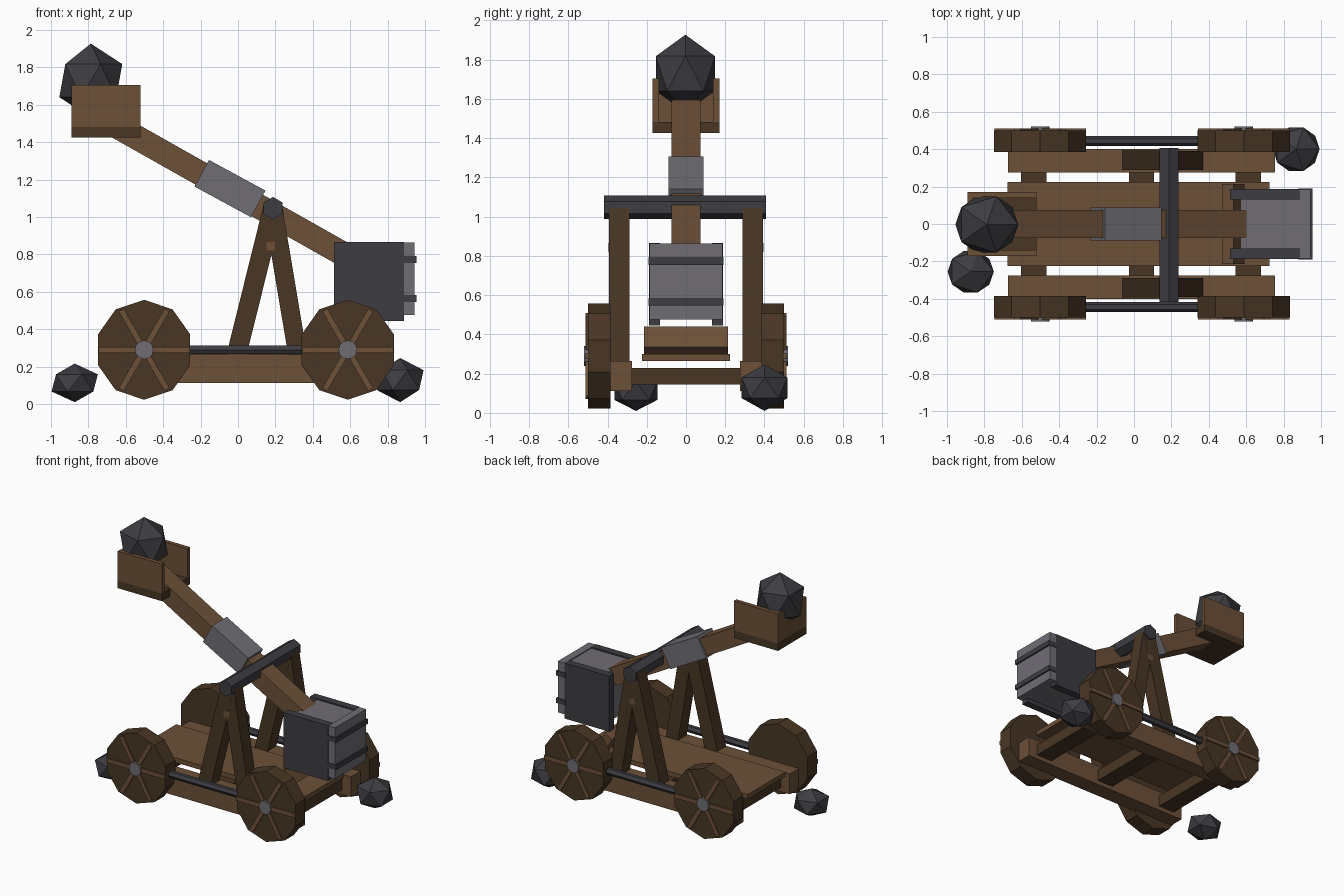
import bpy
from math import atan2, hypot, radians, sin, cos, pi

cube = bpy.data.objects.get("Cube")
if cube:
    bpy.data.objects.remove(cube, do_unlink=True)


def material(name, rgb):
    m = bpy.data.materials.new(name)
    m.use_nodes = True
    m.diffuse_color = (*rgb, 1)
    bsdf = next(n for n in m.node_tree.nodes if n.type == 'BSDF_PRINCIPLED')
    bsdf.inputs["Base Color"].default_value = (*rgb, 1)
    bsdf.inputs["Roughness"].default_value = 0.9
    return m


WOOD = material("wood", (0.15, 0.079, 0.039))
DARK_WOOD = material("dark wood", (0.066, 0.037, 0.018))
IRON = material("dark iron", (0.046, 0.046, 0.055))
STEEL = material("grey steel", (0.16, 0.155, 0.175))


def finish(name, mat):
    ob = bpy.context.object
    ob.name = ob.data.name = name
    ob.data.materials.append(mat)
    return ob


def box(name, mat, x, y, z, tilt=0):
    """Box from (low, high) ranges, tilted about the y axis through its centre."""
    mid = [(a + b) / 2 for a, b in (x, y, z)]
    bpy.ops.mesh.primitive_cube_add(size=1, location=mid, rotation=(0, tilt, 0))
    ob = finish(name, mat)
    ob.scale = [b - a for a, b in (x, y, z)]
    return ob


def beam(name, mat, start, end, y, width, depth):
    """Square beam between two (x, z) points."""
    dx, dz = end[0] - start[0], end[1] - start[1]
    half = hypot(dx, dz) / 2
    cx, cz = (start[0] + end[0]) / 2, (start[1] + end[1]) / 2
    return box(name, mat, (cx - half, cx + half), (y - depth / 2, y + depth / 2),
               (cz - width / 2, cz + width / 2), -atan2(dz, dx))


def cylinder(name, mat, sides, radius, length, location, rotation):
    bpy.ops.mesh.primitive_cylinder_add(vertices=sides, radius=radius, depth=length,
                                        location=location, rotation=rotation)
    return finish(name, mat)


def rock(name, location, scale):
    bpy.ops.mesh.primitive_ico_sphere_add(subdivisions=1, radius=1, location=location)
    finish(name, IRON).scale = scale


def span(side, a, b):
    return tuple(sorted((side * a, side * b)))


# Chassis
box("deck", WOOD, (-0.675, 0.725), (-0.225, 0.225), (0.265, 0.30))
for i, x in enumerate((-0.535, 0.04, 0.61)):
    box(f"cross_beam_{i}", DARK_WOOD, (x - 0.068, x + 0.068), (-0.28, 0.28), (0.145, 0.23))
box("rest_block", WOOD, (0.495, 0.565), (-0.215, 0.215), (0.31, 0.43), radians(-29))

for side, label in ((-1, "right"), (1, "left")):
    box(f"side_rail_{label}", WOOD, (-0.675, 0.755), span(side, 0.275, 0.40), (0.112, 0.265))
    cylinder(f"tie_rod_{label}", IRON, 6, 0.027, 1.0, (0.042, side * 0.443, 0.29), (0, pi / 2, 0))

    # Wheels with spokes and hub on the outer face
    for end, wx in (("back", -0.502), ("front", 0.587)):
        tag = f"{end}_{label}"
        wheel = cylinder(f"wheel_{tag}", DARK_WOOD, 10, 0.267, 0.115,
                         (wx, side * 0.443, 0.29), (pi / 2, 0, 0))
        wheel.scale.x = 0.97
        for k in range(3):
            a = k * pi / 3
            dx, dz = 0.245 * cos(a), 0.245 * sin(a)
            beam(f"spoke_{k}_{tag}", WOOD, (wx - dx, 0.29 - dz), (wx + dx, 0.29 + dz),
                 side * 0.503, 0.032, 0.016)
        cylinder(f"hub_{tag}", STEEL, 12, 0.05, 0.04, (wx, side * 0.5, 0.29), (pi / 2, 0, 0))

    # A-frame legs
    beam(f"back_leg_{label}", DARK_WOOD, (-0.01, 0.255), (0.187, 1.05), side * 0.34, 0.105, 0.105)
    beam(f"front_leg_{label}", DARK_WOOD, (0.32, 0.255), (0.187, 1.05), side * 0.34, 0.10, 0.103)
    box(f"leg_peg_{label}", WOOD, (0.153, 0.199), span(side, 0.30, 0.394), (0.82, 0.865))

    # Bucket cheeks
    box(f"bucket_side_{label}", WOOD, (-0.89, -0.52), span(side, 0.138, 0.17), (1.482, 1.705))

    # Counterweight cheeks
    box(f"weight_plate_{label}", IRON, (0.513, 0.888), span(side, 0.132, 0.188), (0.445, 0.865))

# Pivot and throwing arm
cylinder("pivot_bar", IRON, 6, 0.06, 0.825, (0.187, -0.005, 1.047), (pi / 2, 0, 0))
beam("throwing_arm", WOOD, (-0.74, 1.537), (0.57, 0.798), 0, 0.13, 0.148)
beam("arm_sleeve", STEEL, (-0.194, 1.234), (0.108, 1.07), 0, 0.162, 0.176)

# Bucket
box("bucket_floor", DARK_WOOD, (-0.89, -0.52), (-0.17, 0.17), (1.425, 1.482))
box("bucket_end", WOOD, (-0.889, -0.86), (-0.139, 0.139), (1.482, 1.703))

# Counterweight
box("weight_core", STEEL, (0.57, 0.89), (-0.135, 0.135), (0.475, 0.855))
box("weight_end", STEEL, (0.886, 0.944), (-0.185, 0.185), (0.475, 0.863))
for i, z in enumerate((0.565, 0.772)):
    box(f"weight_strap_{i}", IRON, (0.88, 0.955), (-0.19, 0.19), (z - 0.019, z + 0.019))

# Boulders
rock("loaded_boulder", (-0.787, -0.003, 1.729), (0.188, 0.177, 0.198))
rock("ground_boulder_back", (-0.873, -0.255, 0.113), (0.138, 0.13, 0.103))
rock("ground_boulder_front", (0.867, 0.40, 0.128), (0.14, 0.137, 0.118))
